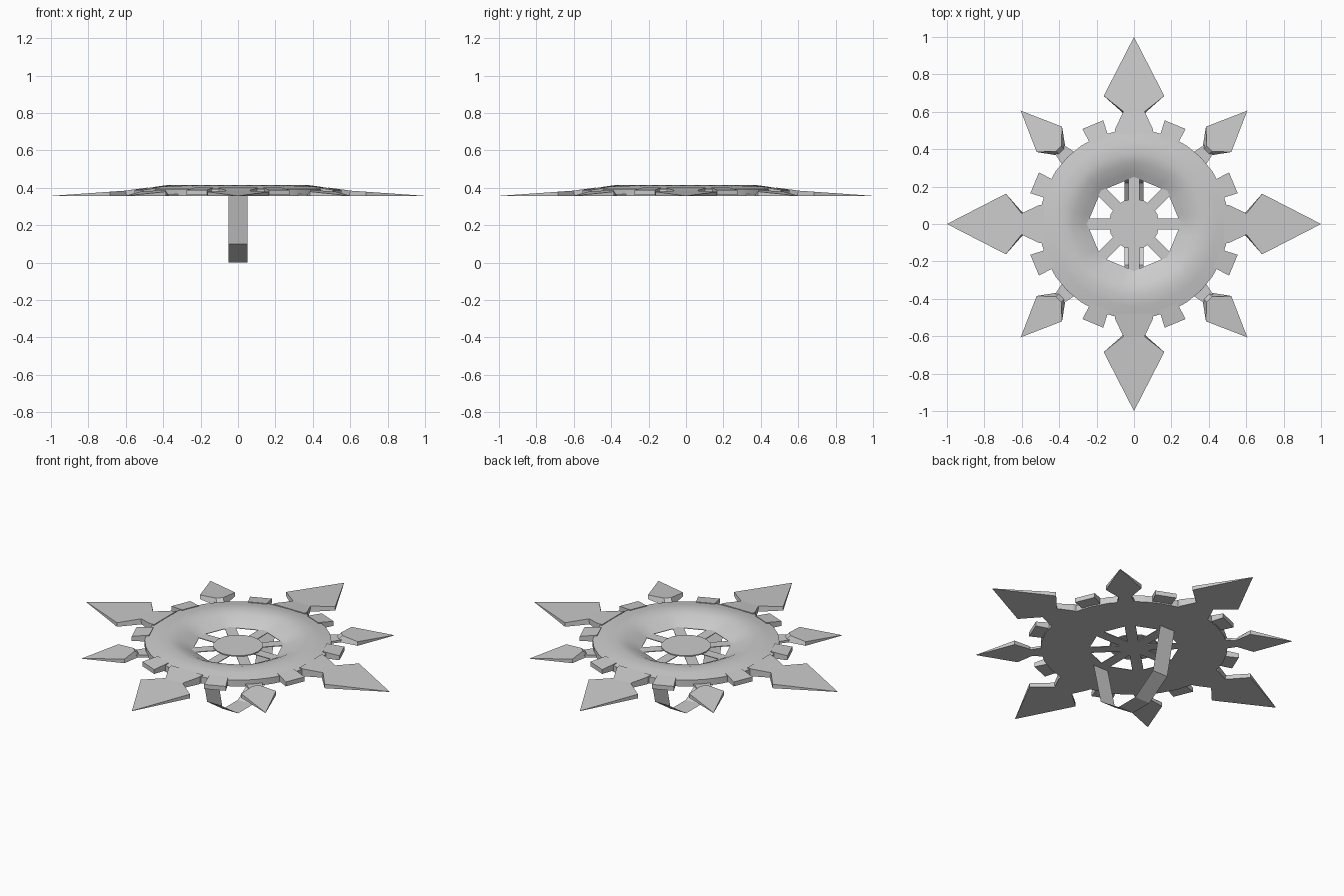
import bpy, bmesh, math
from mathutils import Matrix

if "Cube" in bpy.data.objects:
    bpy.data.objects.remove(bpy.data.objects["Cube"])

grey = bpy.data.materials.new("light_grey")
grey.use_nodes = True
colour = (0.6, 0.6, 0.6, 1)
grey.diffuse_color = colour
grey.node_tree.nodes["Principled BSDF"].inputs["Base Color"].default_value = colour

BASE = 0.355


def finish(name, bm, smooth=False):
    bmesh.ops.recalc_face_normals(bm, faces=bm.faces)
    mesh = bpy.data.meshes.new(name)
    bm.to_mesh(mesh)
    bm.free()
    mesh.materials.append(grey)
    obj = bpy.data.objects.new(name, mesh)
    bpy.context.collection.objects.link(obj)
    if smooth:
        bpy.ops.object.select_all(action='DESELECT')
        obj.select_set(True)
        bpy.context.view_layer.objects.active = obj
        bpy.ops.object.shade_smooth_by_angle(angle=math.radians(35))
    return obj


def top_height(r):
    # Upper surface slopes from the ring down to the spike tips
    if r < 0.6:
        return 0.41 - (r - 0.42) * 0.14
    return BASE + 0.002 + 0.028 * (1 - r) / 0.4


def radial_solid(name, half, angle, height=top_height, bottom=BASE, undercut=0.0):
    # half: (radius, half width) from the inner end outwards, mirrored across the axis
    outline = half + [(r, -w) for r, w in reversed(half) if w > 0]
    inner = half[0][0]
    bm = bmesh.new()
    tops = [bm.verts.new((r, w, height(r))) for r, w in outline]
    lows = [bm.verts.new((r - (undercut if r == inner else 0), w, bottom)) for r, w in outline]
    bm.faces.new(tops)
    bm.faces.new(lows[::-1])
    for i in range(len(outline)):
        j = (i + 1) % len(outline)
        bm.faces.new((tops[i], lows[i], lows[j], tops[j]))
    bm.transform(Matrix.Rotation(angle, 4, 'Z'))
    return finish(name, bm)


# Domed ring with an octagonal hole
SEG = 32
profile = [(0.25, BASE), (0.505, BASE), (0.505, 0.393), (0.44, 0.406),
           (0.38, 0.414), (0.33, 0.402), (0.28, 0.375), (0.25, 0.358)]
bm = bmesh.new()
rings = []
for r, z in profile:
    loop = []
    for i in range(SEG):
        a = math.tau * i / SEG
        octagon = math.cos(math.pi / 8) / math.cos(a % (math.pi / 4) - math.pi / 8)
        blend = max(0, min(1, (0.38 - r) / 0.13))
        rad = r * (1 + (octagon - 1) * blend)
        loop.append(bm.verts.new((rad * math.cos(a), rad * math.sin(a), z)))
    rings.append(loop)
for a, b in zip(rings, rings[1:] + rings[:1]):
    for i in range(SEG):
        j = (i + 1) % SEG
        bm.faces.new((a[i], a[j], b[j], b[i]))
finish("ring", bm, smooth=True)

# Teeth, necks, spikes and spokes around the wheel
for k in range(8):
    angle = k * math.pi / 4
    radial_solid(f"tooth_{k}", [(0.48, 0.052), (0.575, 0.06)],
                 angle + math.pi / 8, bottom=0.362)
    radial_solid(f"spoke_{k}", [(0.0, 0.03), (0.26, 0.03)], angle,
                 height=lambda r: BASE + 0.004)
    if k % 2 == 0:
        radial_solid(f"large_neck_{k}", [(0.48, 0.105), (0.51, 0.1), (0.605, 0.055)], angle)
        radial_solid(f"large_spike_{k}", [(0.6, 0.055), (0.685, 0.162), (1.0, 0)],
                     angle, undercut=0.01)
    else:
        radial_solid(f"small_neck_{k}", [(0.48, 0.05), (0.58, 0.03)], angle,
                     height=lambda r: 0.368)
        radial_solid(f"small_spike_{k}", [(0.57, 0.02), (0.64, 0.096), (0.857, 0)], angle,
                     height=lambda r: BASE + 0.002 + 0.03 * (0.857 - r) / 0.287,
                     undercut=0.035)

# Hub disc
bm = bmesh.new()
bmesh.ops.create_cone(bm, cap_ends=True, segments=16, radius1=0.135, radius2=0.135,
                      depth=0.006, matrix=Matrix.Translation((0, 0, BASE + 0.008)))
finish("hub", bm)

# Ribbon handle underneath
path = [(-0.28, BASE), (-0.22, 0.1), (-0.07, 0), (0.07, 0), (0.22, 0.1), (0.28, BASE)]
bm = bmesh.new()
pairs = [[bm.verts.new((x, y, z)) for x in (-0.05, 0.05)] for y, z in path]
for a, b in zip(pairs, pairs[1:]):
    bm.faces.new((a[0], a[1], b[1], b[0]))
finish("handle", bm)
